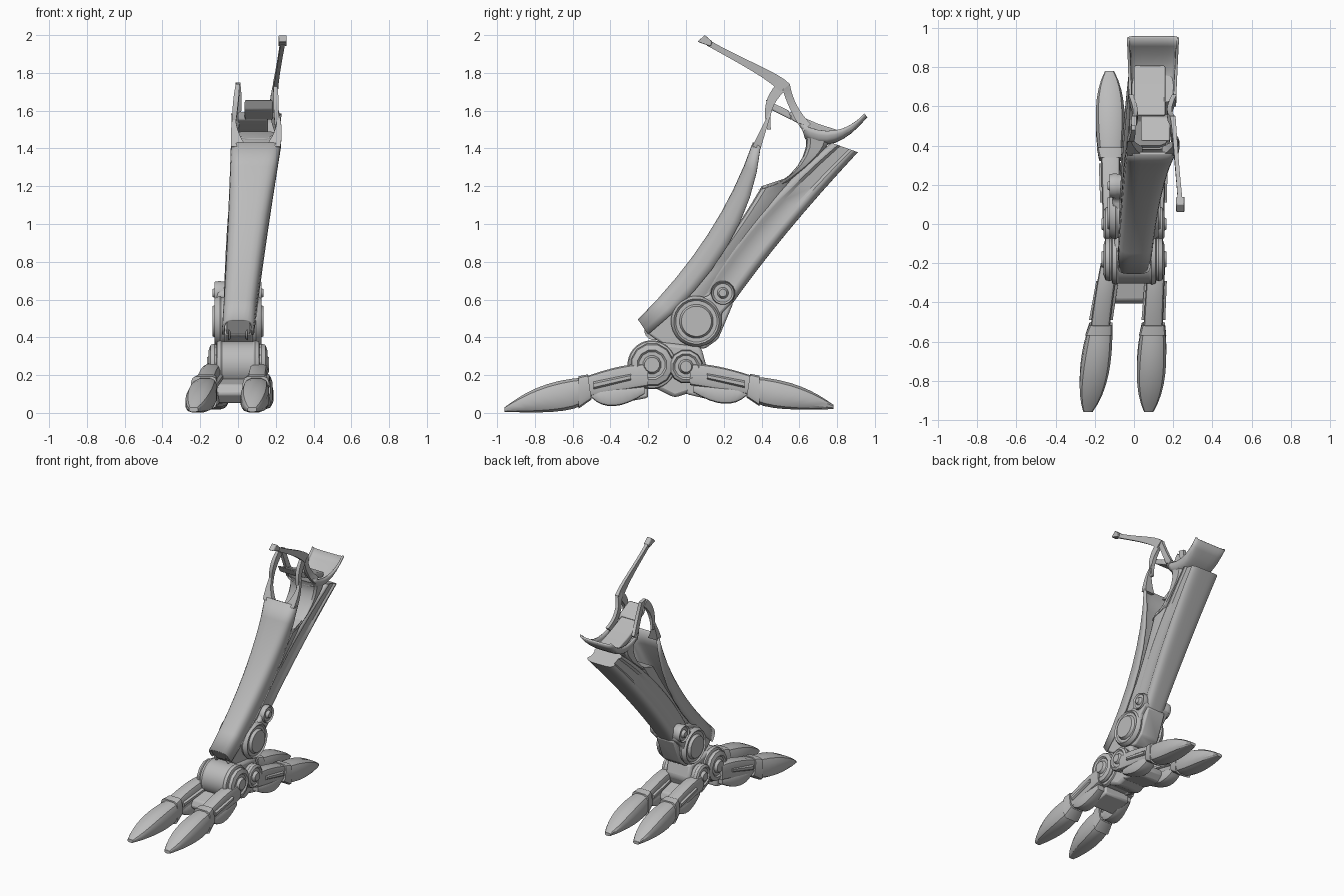
import bpy, bmesh, math
from mathutils import Vector

default_cube = bpy.data.objects.get("Cube")
if default_cube:
    bpy.data.objects.remove(default_cube)

grey = bpy.data.materials.new("plain_grey")
grey.use_nodes = True
grey.diffuse_color = (.5, .5, .5, 1)
grey.node_tree.nodes["Principled BSDF"].inputs["Base Color"].default_value = (.5, .5, .5, 1)
made = []


def finish(name, bm, bevel=0, thickness=0):
    """Turn a bmesh into a named grey object with optional modifiers."""
    bmesh.ops.recalc_face_normals(bm, faces=bm.faces)
    mesh = bpy.data.meshes.new(name)
    bm.to_mesh(mesh)
    bm.free()
    mesh.materials.append(grey)
    part = bpy.data.objects.new(name, mesh)
    bpy.context.collection.objects.link(part)
    if thickness:
        shell = part.modifiers.new("thickness", "SOLIDIFY")
        shell.thickness = thickness
        shell.offset = 0
    if bevel:
        rounding = part.modifiers.new("soft_edges", "BEVEL")
        rounding.width = bevel
        rounding.segments = 2
        rounding.limit_method = "ANGLE"
    made.append(part)


def bridge(bm, rings, closed=True):
    """Join neighbouring rings of vertices with quads; cap closed ones."""
    count = len(rings[0])
    for ring, following in zip(rings, rings[1:]):
        for i in range(count if closed else count - 1):
            j = (i + 1) % count
            bm.faces.new((ring[i], ring[j], following[j], following[i]))
    if closed:
        bm.faces.new(rings[0])
        bm.faces.new(rings[-1])


def curve(controls, t):
    """Point of a Bezier curve with any number of controls."""
    points = [Vector(c) for c in controls]
    while len(points) > 1:
        points = [a.lerp(b, t) for a, b in zip(points, points[1:])]
    return points[0]


def blend(values, t):
    return curve([(value, 0) for value in values], t).x


def power(value, exponent):
    return math.copysign(abs(value) ** exponent, value)


def rounded(squareness, sides):
    """Superellipse section: u runs across x, v from the first curve to the second."""
    angles = [math.tau * (i + .5) / sides for i in range(sides)]
    exponent = 2 / squareness
    return [(power(math.cos(a), exponent), .5 + power(math.sin(a), exponent) / 2) for a in angles]


def skin(name, section, first, second, centre, half, steps=8, closed=True, thickness=0):
    """Sweep a section between two (y, z) curves, with centre and half width in x."""
    bm = bmesh.new()
    rings = []
    for step in range(steps + 1):
        t = step / steps
        start, end = curve(first, t), curve(second, t)
        middle, reach = blend(centre, t), blend(half, t)
        ring = []
        for u, v in section:
            y, z = start.lerp(end, v)
            ring.append(bm.verts.new((middle + u * reach, y, z)))
        rings.append(ring)
    bridge(bm, rings, closed)
    finish(name, bm, thickness=thickness)


def slab(name, outline, left, right, bevel=.012):
    """Extrude a (y, z) outline across x."""
    bm = bmesh.new()
    bridge(bm, [[bm.verts.new((x, y, z)) for y, z in outline] for x in (left, right)])
    finish(name, bm, bevel)


def hub(name, y, z, radius, boss, reach, sides):
    """Turn a pivot along x with a rim, a groove and a raised boss on both ends."""
    profile = [(reach - .04, radius * .95), (reach - .03, radius), (reach - .01, radius * .95),
               (reach, boss + .03), (reach - .01, boss + .02), (reach - .01, boss),
               (reach + .01, boss - .01), (reach + .01, boss / 2)]
    profile = [(-x, r) for x, r in reversed(profile)] + profile
    bm = bmesh.new()
    angles = [math.tau * (i + .5) / sides for i in range(sides)]
    bridge(bm, [[bm.verts.new((x, y + r * math.cos(a), z + r * math.sin(a))) for a in angles]
                for x, r in profile])
    finish(name, bm)


# Shared cross-sections
block = rounded(5, 12)
pad = rounded(3, 12)
bar = [(1, 0), (1, 1), (-1, 1), (-1, 0)]
channel = [(u, v * 2) for u, v in rounded(4, 24) if v < .5]
channel = [(-1, 1)] + channel + [(1, 1)]
ribbed = [(u * (.85 + .15 * abs(math.sin(3 * math.pi * v)) ** .4), v) for u, v in rounded(5, 48)]


def toe(name, front, inner, outer):
    """Build one toe; the rear toes are the front ones turned about the foot."""
    def place(points):
        return points if front else [(-y - .18, z * .94 + .015) for y, z in points]

    def piece(part, section, first, second, half, near, far):
        reach = [inner + (outer - inner) * t for t in (near, far)]
        skin(name + "_" + part, section, place(first), place(second), reach, half)

    piece("link", block, [(-.2, .14), (-.54, .08)], [(-.2, .26), (-.32, .27), (-.54, .19)],
          (.045, .05), 0, .45)
    piece("under_pad", block, [(-.22, .1), (-.4, -.02), (-.5, .08)], [(-.22, .14), (-.5, .12)],
          (.03, .06, .04), 0, .4)
    piece("rail", pad, [(-.29, .17), (-.49, .12)], [(-.29, .21), (-.49, .17)],
          (.058, .062), .1, .4)
    piece("collar", block, [(-.5, .07), (-.57, .02)], [(-.52, .205), (-.57, .195)],
          (.06, .071), .4, .5)
    piece("tip", pad, [(-.52, .06), (-.58, -.01), (-.8, 0), (-.96, .005)],
          [(-.52, .19), (-.75, .18), (-.87, .1), (-.96, .03)],
          (.06, .085, .085, .024), .4, 1)


toe("front_right_toe", True, -.125, -.235)
toe("front_left_toe", True, .115, .075)
toe("rear_right_toe", False, -.115, -.125)
toe("rear_left_toe", False, .11, .115)

# Foot body, cross bars and joints
slab("foot_body", [(-.29, .2), (-.26, .34), (-.18, .38), (.08, .35), (.11, .24),
                   (.06, .12), (-.06, .08), (-.18, .14)], -.1, .1, .02)
slab("front_cross_bar", [(-.41, .1), (-.39, .15), (-.2, .2), (-.2, .08), (-.36, .05)], -.12, .09)
slab("rear_cross_bar", [(.22, .1), (.2, .15), (0, .2), (0, .1), (.17, .06)], -.1, .1)
hub("foot_front_roller", -.18, .255, .13, .06, .12, 32)
hub("foot_front_joint", -.18, .255, .115, .05, .155, 12)
hub("foot_rear_joint", 0, .245, .09, .04, .155, 12)

# Ankle neck and pivots
slab("ankle_neck", [(-.2, .42), (-.12, .36), (.1, .34), (.17, .39), (.25, .58),
                    (.16, .68), (-.02, .62)], -.075, .08)
hub("ankle_front_pin", -.17, .435, .035, .02, .05, 16)
hub("ankle_main_pivot", .055, .485, .135, .09, .125, 24)
hub("ankle_small_pivot", .195, .635, .065, .03, .125, 16)
slab("ankle_connector", [(0, .59), (.12, .62), (.16, .69), (.25, .66), (.25, .59),
                         (.19, .53), (.17, .42)], -.11, .11)

# Shin: open front shell, inner frame and ribbed calf
skin("shin_shell", channel, [(-.25, .49), (.185, .92), (.36, 1.43)],
     [(-.2, .415), (.34, .85), (.395, 1.41)], (0, .04, .095), (.078, .09, .126),
     closed=False, thickness=.014)
slab("shell_lower_lip", [(-.25, .49), (-.23, .5), (-.18, .43), (-.2, .415)], -.06, .065, .005)
skin("lower_frame", block, [(-.1, .52), (.2, .85), (.4, 1.2)],
     [(.1, .58), (.36, .95), (.58, 1.26)], (.01, .04, .075), (.065, .08, .1))
skin("upper_frame", block, [(.38, 1.18), (.56, 1.2), (.68, 1.4), (.62, 1.49)],
     [(.54, 1.22), (.76, 1.4), (.76, 1.44)], (.075, .095), (.1, .115))
skin("calf", ribbed, [(.08, .66), (.33, 1.08), (.77, 1.43)],
     [(.24, .57), (.5, .94), (.91, 1.38)], (.005, .04, .098), (.08, .105, .115))

# Paired pieces around the open top of the shin
for name, side in (("right", -1), ("left", 1)):
    skin(name + "_shell_prong", bar, [(.35, 1.41), (.44, 1.59)], [(.395, 1.4), (.455, 1.6)],
         (.094 + side * .09, .1 + side * .13, .095 + side * .115), (.04, .012, .006))
    skin(name + "_top_bracket", bar, [(.43, 1.5), (.39, 1.65), (.48, 1.74)],
         [(.45, 1.5), (.43, 1.62), (.52, 1.7)], (.09 + side * .115, .098 + side * .1), (.008, .018, .01))
    skin(name + "_cup_stay", bar, [(.5, 1.75), (.54, 1.6), (.62, 1.49)],
         [(.55, 1.74), (.57, 1.62), (.66, 1.53)], (.1 + side * .1, .09 + side * .07, .095 + side * .11),
         (.012, .012))

# Top cup, bridge plates and long arm
skin("top_cup", channel, [(.635, 1.455), (.78, 1.36), (.955, 1.57)],
     [(.6, 1.535), (.8, 1.43), (.945, 1.585)], (.095, .097), (.112, .126),
     closed=False, thickness=.014)
slab("bridge_front_plate", [(.45, 1.605), (.42, 1.66), (.545, 1.6), (.56, 1.55)], .035, .185, .008)
slab("bridge_rear_plate", [(.56, 1.55), (.55, 1.595), (.7, 1.53), (.81, 1.495), (.8, 1.46), (.7, 1.48)],
     0, .16, .008)
skin("long_arm", bar, [(.5, 1.7), (.43, 1.77), (.3, 1.84), (.11, 1.945)],
     [(.55, 1.74), (.5, 1.8), (.3, 1.87), (.12, 1.975)], (.198, .21, .236), (.014, .008, .012))
slab("arm_end_plate", [(.13, 1.94), (.06, 1.965), (.1, 2), (.14, 1.965)], .215, .258, .004)

# Smooth shading that keeps hard edges
for part in bpy.context.selected_objects:
    part.select_set(False)
for part in made:
    part.select_set(True)
bpy.context.view_layer.objects.active = made[0]
bpy.ops.object.shade_smooth_by_angle(angle=math.radians(32))
